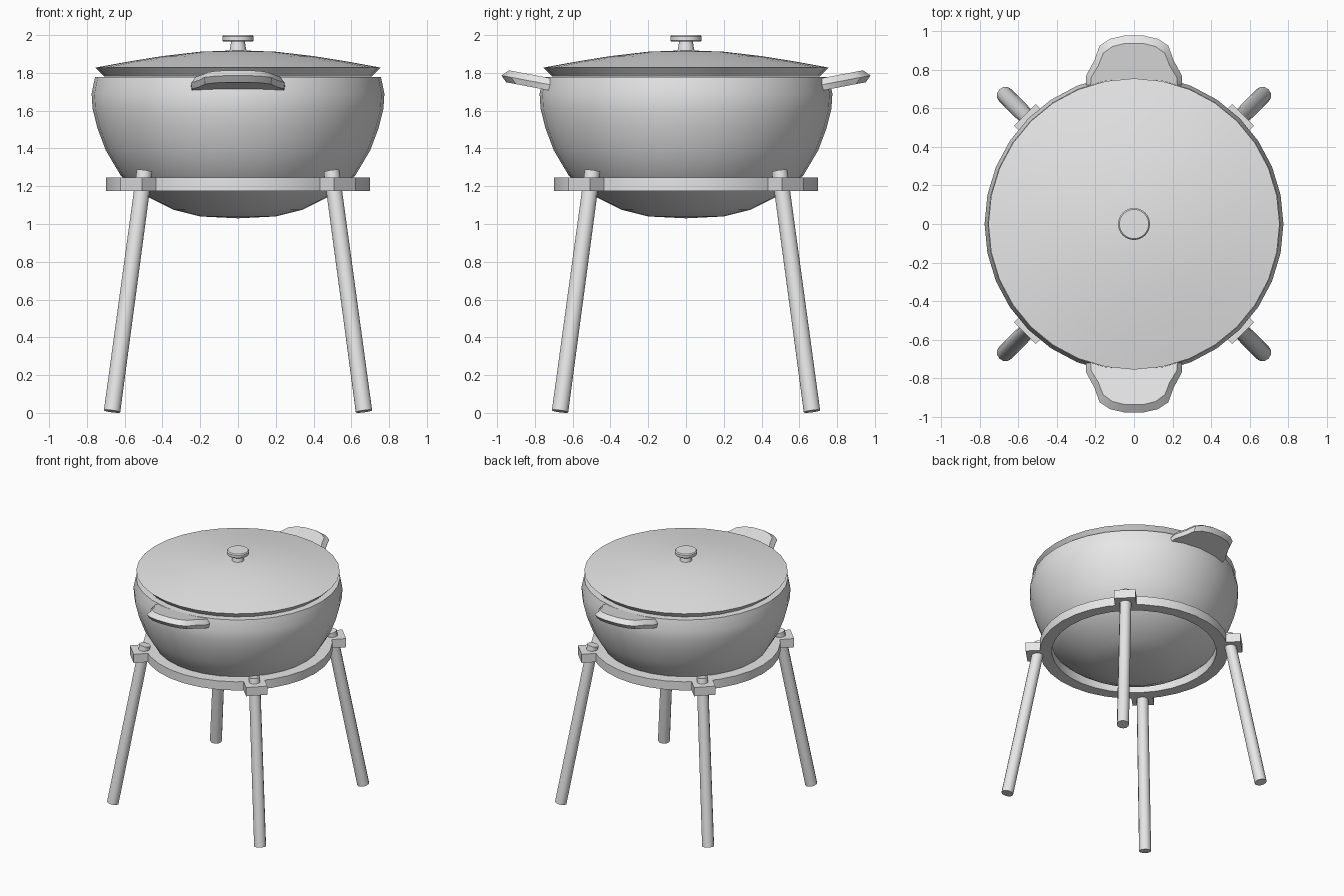
import bpy, bmesh, math
from mathutils import Vector, Matrix

cube = bpy.data.objects.get("Cube")
if cube:
    bpy.data.objects.remove(cube, do_unlink=True)

grey = bpy.data.materials.new("light_grey")
grey.use_nodes = True
colour = (0.8, 0.8, 0.8, 1)
grey.diffuse_color = colour
grey.node_tree.nodes["Principled BSDF"].inputs["Base Color"].default_value = colour


def finish(bm, name, angle=35):
    """Turn a bmesh into a named, shaded object."""
    bmesh.ops.recalc_face_normals(bm, faces=bm.faces)
    mesh = bpy.data.meshes.new(name)
    bm.to_mesh(mesh)
    bm.free()
    mesh.materials.append(grey)
    obj = bpy.data.objects.new(name, mesh)
    bpy.context.collection.objects.link(obj)
    bpy.ops.object.select_all(action='DESELECT')
    obj.select_set(True)
    bpy.context.view_layer.objects.active = obj
    bpy.ops.object.shade_smooth_by_angle(angle=math.radians(angle))
    return obj


def lathe(name, profile, steps, closed=False):
    """Spin a radius/height profile round the z axis."""
    bm = bmesh.new()
    verts = [bm.verts.new((r, 0, z)) for r, z in profile]
    edges = [bm.edges.new(pair) for pair in zip(verts, verts[1:])]
    if closed:
        edges.append(bm.edges.new((verts[-1], verts[0])))
    bmesh.ops.spin(bm, geom=verts + edges, axis=(0, 0, 1), cent=(0, 0, 0),
                   steps=steps, angle=math.tau)
    bmesh.ops.remove_doubles(bm, verts=bm.verts, dist=0.0005)
    return finish(bm, name)


# Pot: rounded bowl with a thick wall
lathe("pot", [(0, 1.03), (0.2, 1.04), (0.34, 1.075), (0.47, 1.14), (0.56, 1.2),
              (0.62, 1.255), (0.7, 1.39), (0.745, 1.51), (0.77, 1.61),
              (0.775, 1.69), (0.757, 1.778), (0.7, 1.778), (0.71, 1.65),
              (0.65, 1.4), (0.5, 1.22), (0.3, 1.11), (0, 1.08)], 32)

# Lid: shallow dome with an undercut edge
lathe("lid", [(0, 1.92), (0.2, 1.912), (0.4, 1.889), (0.58, 1.86), (0.755, 1.828),
              (0.71, 1.782), (0.66, 1.782), (0.4, 1.85), (0, 1.88)], 32)

# Lid knob: flared stem and bevelled cap
lathe("lid_knob", [(0, 1.91), (0.046, 1.91), (0.036, 1.965), (0.076, 1.965),
                   (0.083, 1.972), (0.083, 1.992), (0.076, 2.0), (0, 2.0)], 24)

# Stand ring
lathe("stand_ring", [(0.61, 1.175), (0.7, 1.175), (0.7, 1.246), (0.61, 1.246)],
      32, closed=True)

# Handles: upswept slabs with bevelled rims
half = [(0.25, 0.71), (0.248, 0.77), (0.205, 0.85), (0.178, 0.925),
        (0.125, 0.96), (0.05, 0.977)]
outline = half + [(-x, y) for x, y in reversed(half)]


def handle(name, turn):
    bm = bmesh.new()
    loops = []
    # each layer: sideways scale, tip inset, height at the root
    for scale, inset, base in ((0.98, 0.025, 1.712), (1, 0, 1.743), (0.9, 0.04, 1.778)):
        loop = []
        for x, y in outline:
            y2 = y - inset * min(1, (y - 0.71) / 0.2)
            loop.append(bm.verts.new((x * scale, y2, base + 0.19 * (y2 - 0.75))))
        loops.append(loop)
    n = len(outline)
    for low, high in zip(loops, loops[1:]):
        for i in range(n):
            j = (i + 1) % n
            bm.faces.new((low[i], low[j], high[j], high[i]))
    bm.faces.new(loops[0])
    bm.faces.new(loops[-1])
    bm.transform(Matrix.Rotation(turn, 4, 'Z'))
    finish(bm, name, 30)


handle("back_handle", 0)
handle("front_handle", math.pi)

# Legs and the blocks that hold them on the ring
for i, place in enumerate(("back_left", "back_right", "front_right", "front_left")):
    turn = Matrix.Rotation(math.radians(45 + 90 * i), 4, 'Z')

    bm = bmesh.new()
    size = Matrix.Diagonal((0.13, 0.16, 0.071, 1))
    bmesh.ops.create_cube(bm, size=1,
                          matrix=turn @ Matrix.Translation((0.735, 0, 1.2105)) @ size)
    finish(bm, place + "_leg_block")

    foot, top = Vector((0.943, 0, 0.0085)), Vector((0.7, 0, 1.28))
    axis = top - foot
    lean = axis.to_track_quat('Z', 'Y').to_matrix().to_4x4()
    bm = bmesh.new()
    bmesh.ops.create_cone(bm, cap_ends=True, segments=12, radius1=0.045,
                          radius2=0.043, depth=axis.length,
                          matrix=turn @ Matrix.Translation((foot + top) / 2) @ lean)
    finish(bm, place + "_leg")
